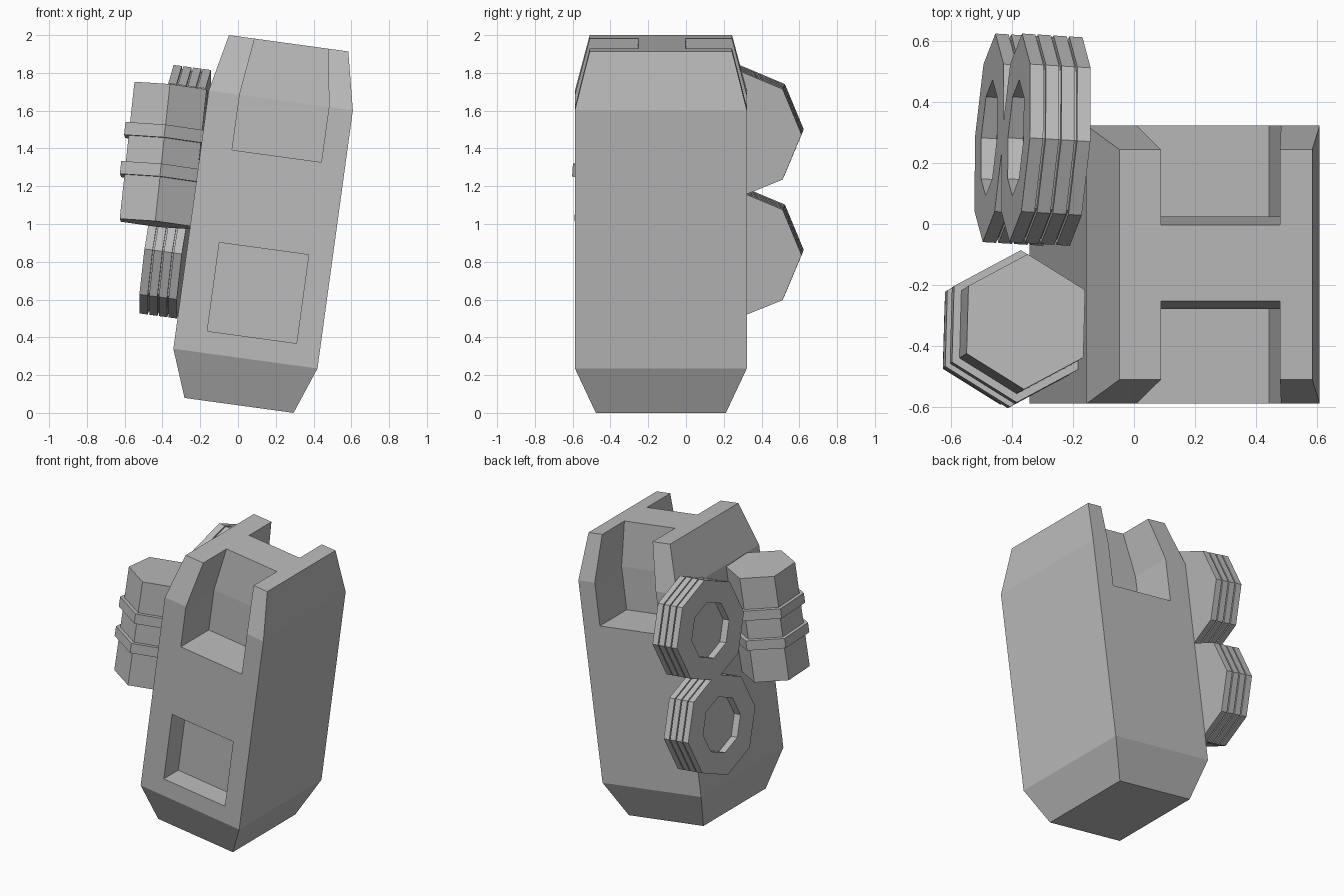
import bpy
import bmesh
from math import sin, cos, pi, radians
from mathutils import Matrix, Vector

if "Cube" in bpy.data.objects:
    bpy.data.objects.remove(bpy.data.objects["Cube"])

grey = bpy.data.materials.new("plain_grey")
grey.use_nodes = True
grey.diffuse_color = (0.5, 0.5, 0.5, 1)
grey.node_tree.nodes["Principled BSDF"].inputs["Base Color"].default_value = (0.5, 0.5, 0.5, 1)

# The pack leans sideways: frame of side, depth and up axes
LEAN = radians(7.8)
SIDE = Vector((cos(LEAN), 0, -sin(LEAN)))
DEPTH = Vector((0, 1, 0))
UP = Vector((sin(LEAN), 0, cos(LEAN)))
MID_Y = -0.133


def frame(x, y, z, origin):
    m = Matrix((x, y, z)).transposed().to_4x4()
    m.translation = origin
    return m


def skin(name, rings, matrix):
    """Closed flat-faced solid through rings of points with equal counts."""
    bm = bmesh.new()
    loops = [[bm.verts.new(p) for p in ring] for ring in rings]
    for a, b in zip(loops, loops[1:]):
        for i in range(len(a)):
            j = (i + 1) % len(a)
            bm.faces.new((a[i], a[j], b[j], b[i]))
    bm.faces.new(loops[0][::-1])
    bm.faces.new(loops[-1])
    bmesh.ops.recalc_face_normals(bm, faces=bm.faces)
    bm.transform(matrix)
    mesh = bpy.data.meshes.new(name)
    bm.to_mesh(mesh)
    bm.free()
    mesh.materials.append(grey)
    obj = bpy.data.objects.new(name, mesh)
    bpy.context.collection.objects.link(obj)
    return obj


def turned(name, profile, sides, matrix, start=0.0):
    """Many-sided turned shape from (radius, height) pairs."""
    angles = [start + 2 * pi * i / sides for i in range(sides)]
    rings = [[(r * cos(a), r * sin(a), h) for a in angles] for r, h in profile]
    return skin(name, rings, matrix)


PACK = frame(SIDE, DEPTH, UP, (0, MID_Y, 0))


def block(name, x0, x1, y0, y1, sections):
    """Box scaled by (height, scale) sections along the leaning up axis."""
    rings = [[(x0 * s, y0 * s, h), (x1 * s, y0 * s, h), (x1 * s, y1 * s, h), (x0 * s, y1 * s, h)]
             for h, s in sections]
    return skin(name, rings, PACK)


# Main body with tapered top and bottom
LOW, HIGH = (0.29, 1), (1.67, 1)
body = block("pack_body", -0.385, 0.385, -0.455, 0.455,
             [(0.04, 0.757), LOW, HIGH, (1.975, 0.828)])

# Recesses follow the taper of the body
UPPER = [(1.375, 1), HIGH, (2.031, 0.794)]
X0, X1 = -0.22, 0.257
cutters = [
    block("front_top_recess", X0, X1, -0.9, -0.145, UPPER),
    block("back_top_recess", X0, X1, 0.158, 0.9, UPPER),
    block("front_low_recess", X0, X1, -0.9, -0.295, [(0.407, 1), (0.88, 1)]),
    block("back_panel_recess", X0, X1, 0.41, 0.9, [(-0.01, 0.708), LOW, (1.21, 1)]),
]
bpy.context.view_layer.objects.active = body
for cutter in cutters:
    mod = body.modifiers.new(cutter.name, "BOOLEAN")
    mod.operation = "DIFFERENCE"
    mod.solver = "EXACT"
    mod.object = cutter
    bpy.ops.object.modifier_apply(modifier=mod.name)
    bpy.data.objects.remove(cutter)

# Two grooved eight-sided drums with sunken hubs
R, HUB, SLAB, GROOVE = 0.342, 0.19, 0.044, 0.008
profile = []
for i in range(4):
    h = i * (SLAB + GROOVE)
    profile += [(R, h), (R, h + SLAB)]
    if i < 3:
        profile += [(R - 0.018, h + SLAB), (R - 0.018, h + SLAB + GROOVE)]
end = profile[-1][1]
profile += [(HUB, end), (HUB, end - 0.05)]
turn = radians(3.5)
axis = DEPTH * sin(turn) - SIDE * cos(turn)
for name, height in (("upper_drum", 1.437), ("lower_drum", 0.793)):
    origin = SIDE * -0.388 + UP * height + DEPTH * 0.27
    turned(name, profile, 8, frame(UP.cross(axis), UP, axis, origin))

# Six-sided canister with two raised bands
bottom = Vector((-0.432, -0.37, 1.0))
top = Vector((-0.354, -0.32, 1.725))
length = (top - bottom).length
direction = (top - bottom).normalized()
across = DEPTH.cross(direction).normalized()
CAN = frame(across, direction.cross(across), direction, bottom)
START = radians(28)
turned("canister", [(0.222, 0), (0.222, length)], 6, CAN, START)
for name, part in (("upper_band", 0.655), ("lower_band", 0.37)):
    h = part * length
    turned(name, [(0.25, h - 0.034), (0.25, h + 0.034)], 6, CAN, START)
